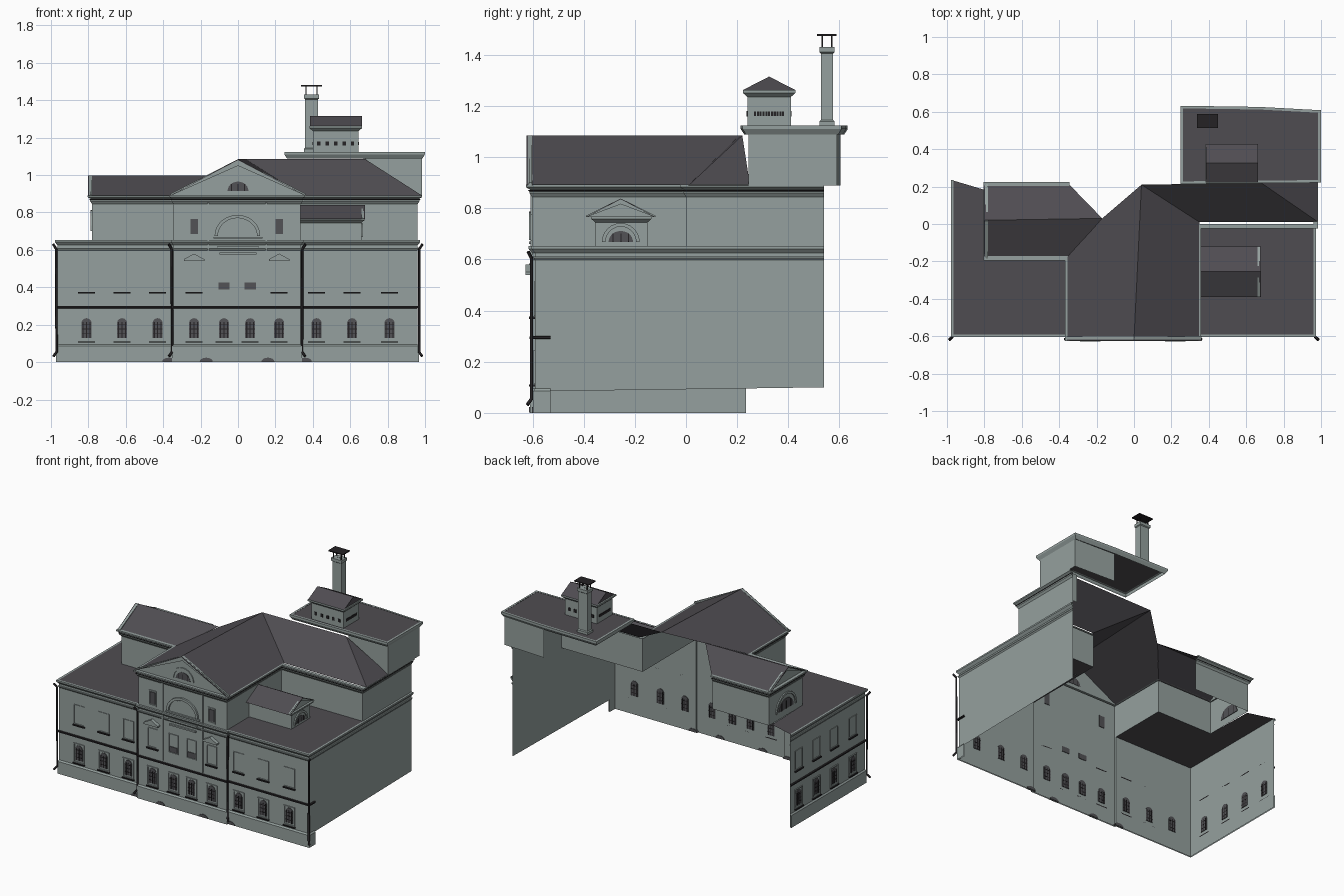
import bpy, bmesh, math
from mathutils import Vector

if "Cube" in bpy.data.objects:
    bpy.data.objects.remove(bpy.data.objects["Cube"])

def mat(name, c):
    m = bpy.data.materials.new(name)
    m.diffuse_color = (*c, 1)
    m.use_nodes = True
    m.node_tree.nodes["Principled BSDF"].inputs["Base Color"].default_value = m.diffuse_color
    return m

WALL = mat("pale_grey_plaster", (.30, .352, .342))
ROOF = mat("dark_roof_sheet", (.078, .073, .083))
DARK = mat("black_metal", (.018, .016, .018))
GLASS = mat("grey_glass", (.085, .085, .092))
Z = Vector((0, 0, 1))
parts = {}

def part(name, m):
    return parts.setdefault(name, (bmesh.new(), m))[0]

def poly(name, m, pts):
    b = part(name, m)
    b.faces.new([b.verts.new(p) for p in pts])

def prism(name, m, frame, outline, d0, d1):
    # extrude a counter-clockwise outline drawn on a wall frame
    o, u = Vector(frame[0]), Vector(frame[1])
    n = u.cross(Z)
    b = part(name, m)
    lo, hi = [[b.verts.new(o + u * a + Z * c + n * d) for a, c in outline] for d in (d0, d1)]
    b.faces.new(hi)
    b.faces.new(lo[::-1])
    k = len(lo)
    for i in range(k):
        j = (i + 1) % k
        b.faces.new((lo[i], lo[j], hi[j], hi[i]))

def rect(a0, a1, z0, z1):
    return [(a0, z0), (a1, z0), (a1, z1), (a0, z1)]

def arc(a, z, r, n=12, rz=None):
    return [(a + r * math.cos(math.pi * i / n), z + (rz or r) * math.sin(math.pi * i / n)) for i in range(n + 1)]

def sweep(name, m, path, profile, closed=False):
    # mitred sweep of (offset, height) profile; outside is right of the path
    b = part(name, m)
    P = [Vector(p) for p in path]
    k = len(P)
    rows = []
    for i, p in enumerate(P):
        nb = []
        for s, e in ((i - 1, i), (i, i + 1)):
            if closed or (s >= 0 and e < k):
                d = (P[e % k] - P[s % k]).normalized()
                nb.append(Vector((d.y, -d.x)))
        n = nb[0] if len(nb) == 1 else (nb[0] + nb[1]) / (1 + nb[0].dot(nb[1]))
        rows.append([b.verts.new((*(p + n * o), z)) for o, z in profile])
    for i in range(k if closed else k - 1):
        r, s = rows[i], rows[(i + 1) % k]
        for j in range(len(profile) - 1):
            b.faces.new((r[j], s[j], s[j + 1], r[j + 1]))

def box_path(x0, x1, y0, y1):
    return [(x0, y0), (x1, y0), (x1, y1), (x0, y1)]

def band(z0, z1, out):
    return [(0, z0), (out * .5, z0 + (z1 - z0) * .3), (out, z0 + (z1 - z0) * .6), (out, z1), (0, z1)]

X, Y = (1, 0, 0), (0, 1, 0)
CENTRE, WING = ((0, -.602, 0), X), ((0, -.59, 0), X)
LEFT = ((-.965, 0, 0), (0, -1, 0))

# lower walls, plinth, string course and wing cornice
front = [(-.965, .235), (-.965, -.59), (-.345, -.59), (-.345, -.602), (.335, -.602), (.335, -.59), (.96, -.59)]
short, full = front + [(.96, -.53)], front + [(.96, .54)]
sweep("lower_wall", WALL, short, [(0, 0), (0, .65)])
sweep("plinth", WALL, short, [(.008, 0), (.008, .085), (0, .095)])
sweep("string_course", DARK, short, [(0, .288), (.01, .29), (.01, .299), (0, .301)])
sweep("wing_cornice", WALL, full, band(.598, .612, .006) + band(.625, .652, .014))
poly("side_wall", WALL, [(.96, -.53, .085), (.96, .54, .1), (.96, .54, .89), (.96, 0, .89), (.96, 0, .65), (.96, -.53, .65)])

# upper walls and their cornices
upper = [(-.345, -.17), (-.345, -.602), (.335, -.602), (.335, 0), (.96, 0)]
left_up = [(-.345, .2), (-.78, .2), (-.78, -.17), (-.345, -.17)]
for p, q in ((upper, upper + [(.96, .54)]), (left_up, left_up)):
    sweep("upper_wall", WALL, p, [(0, .65), (0, .88)])
    sweep("upper_cornice", WALL, q, band(.845, .868, .01) + band(.868, .892, .024))
    sweep("cornice_shadow_line", DARK, q, [(.012, .866), (.016, .869), (.012, .872)])

# flat wing roofs
poly("wing_roof", ROOF, [(-.975, -.6, .652), (-.345, -.6, .652), (-.345, -.17, .652), (-.78, -.17, .652), (-.79, .18, .652), (-.975, .235, .652)])
poly("wing_roof", ROOF, [(.335, -.6, .652), (.965, -.6, .652), (.965, .0, .652), (.335, .0, .652)])

# main, cross and left pitched roofs
poly("main_roof", ROOF, [(-.36, -.615, .89), (0, -.615, 1.085), (.04, .21, 1.085), (-.17, .03, .995), (-.36, -.18, .89)])
poly("main_roof", ROOF, [(0, -.615, 1.085), (.35, -.615, .89), (.35, .01, .89), (.04, .21, 1.085)])
poly("cross_roof", ROOF, [(.35, .01, .89), (.985, .01, .89), (.68, .22, 1.085), (.04, .21, 1.085)])
poly("cross_roof", ROOF, [(.985, .01, .89), (.985, .25, .89), (.68, .22, 1.085)])
poly("left_roof", ROOF, [(-.8, -.185, .885), (-.36, -.185, .885), (-.17, .03, .998), (-.8, .02, .998)])
poly("left_roof", ROOF, [(-.8, .02, .998), (-.17, .03, .998), (-.35, .215, .885), (-.8, .215, .885)])

# gables with raking cornices
def gable(name, frame, w, z0, z1, t, out):
    prism(name + "_tympanum", WALL, frame, [(-w, z0), (w, z0), (0, z1 - t * .5)], -.002, .002)
    for s in (-1, 1):
        for k, (a, m) in enumerate(((t, WALL), (t * .4, WALL), (t * .15, ROOF))):
            q = [(s * w, z0), (s * w, z0 + a), (0, z1), (0, z1 - a)]
            q = [(s * w, z0), (0, z1 - a), (0, z1), (s * w, z0 + a * .3)]
            prism(name + ("_rake", "_rake", "_rake_edge")[k], m, frame, q[::-1] if s > 0 else q, 0, out * (.5 + .25 * k))

def lunette(frame, a, z, r, rz):
    ring = arc(a, z, r + .014, 12, rz + .014) + arc(a, z, r, 12, rz)[::-1]
    prism("lunette_surround", WALL, frame, ring, 0, .008)
    prism("lunette_glass", GLASS, frame, arc(a, z, r * .8, 12, rz * .72), -.004, .004)
    for i in (-.5, 0, .5):
        prism("lunette_bars", DARK, frame, rect(a + i * r - .002, a + i * r + .002, z, z + rz * .55), -.005, .006)

DORM = ((.66, -.255, 0), Y)
LGAB = ((-.78, .015, 0), (0, -1, 0))
gable("pediment", CENTRE, .36, .89, 1.085, .035, .022)
gable("left_gable", LGAB, .2, .885, .998, .03, .022)
gable("dormer_gable", DORM, .135, .765, .838, .022, .018)
lunette(CENTRE, 0, .915, .07, .07)
lunette(LGAB, 0, .7, .1, .1)
lunette(DORM, 0, .668, .06, .06)

# right dormer
dorm = [(.335, -.355), (.66, -.355), (.66, -.15), (.335, -.15)]
sweep("dormer_wall", WALL, dorm, [(0, .65), (0, .77)])
sweep("dormer_cornice", WALL, dorm, band(.745, .768, .016))
poly("dormer_roof", ROOF, [(.335, -.39, .765), (.678, -.39, .765), (.678, -.255, .84), (.335, -.255, .84)])
poly("dormer_roof", ROOF, [(.335, -.255, .84), (.678, -.255, .84), (.678, -.12, .765), (.335, -.12, .765)])

# raised rear block
rim = [(.262, .228), (.985, .235), (.985, .595), (.67, .612), (.262, .618)]
sweep("block_cornice", WALL, rim, band(1.088, 1.124, .014), True)
poly("block_roof", ROOF, [(*p, 1.123) for p in rim])
sweep("block_wall", WALL, [(.68, .245), (.985, .245), (.985, .59), (.67, .605)], [(0, .89), (0, 1.09)])

# roof lantern
lan = box_path(.4, .645, .24, .41)
sweep("lantern_wall", WALL, lan, [(0, 1.123), (0, 1.245)], True)
sweep("lantern_cornice", WALL, lan, band(1.235, 1.262, .018), True)
for y, s in ((.222, 1), (.428, -1)):
    q = [(.385, y, 1.262), (.662, y, 1.262), (.662, .325, 1.315), (.385, .325, 1.315)]
    poly("lantern_roof", ROOF, q if s > 0 else q[::-1])
for x, s in ((.655, 1), (.392, -1)):
    q = [(x, .222, 1.262), (x, .428, 1.262), (x, .325, 1.315)]
    poly("lantern_roof", ROOF, q if s > 0 else q[::-1])
for f in (((.5225, .24, 0), X), ((.5225, .41, 0), (-1, 0, 0))):
    for i in range(-2, 3):
        prism("lantern_vents", DARK, f, rect(i * .045 - .009, i * .045 + .009, 1.158, 1.18), -.003, .003)
for f in (((.645, .325, 0), Y), ((.4, .325, 0), (0, -1, 0))):
    for i in range(-5, 6):
        prism("lantern_vents", DARK, f, rect(i * .011 - .004, i * .011 + .004, 1.16, 1.178), -.003, .003)

# chimney with cap on posts
chim = box_path(.358, .428, .527, .575)
sweep("chimney", WALL, chim, [(.006, 1.123), (.006, 1.14), (0, 1.145), (0, 1.405), (.006, 1.41), (.006, 1.43), (-.023, 1.43)], True)
for x, y in box_path(.363, .423, .533, .569):
    prism("chimney_cap_posts", DARK, ((x, y, 0), X), rect(-.003, .003, 1.43, 1.476), -.003, .003)
prism("chimney_cap", DARK, ((.393, .551, 0), X), rect(-.056, .056, 1.474, 1.481), -.038, .038)

# windows
def frame_bars(f, a, w, z0, z1, t=.007, d=.006):
    for r in (rect(a - w, a - w + t, z0, z1), rect(a + w - t, a + w, z0, z1),
              rect(a - w + t, a + w - t, z0, z0 + t), rect(a - w + t, a + w - t, z1 - t, z1)):
        prism("window_frames", WALL, f, r, 0, d)

def low_window(f, a):
    frame_bars(f, a, .042, .112, .246)
    prism("ground_glass", GLASS, f, rect(a - .027, a + .027, .13, .135)[:2] + arc(a, .208, .027, 8), -.004, .004)
    for i in (-.018, 0, .018):
        prism("ground_grilles", DARK, f, rect(a + i - .003, a + i + .003, .13, .215), -.005, .006)
    for z in (.15, .175, .2):
        prism("ground_grilles", DARK, f, rect(a - .025, a + .025, z, z + .004), -.005, .0065)
    prism("window_sills", DARK, f, rect(a - .045, a + .045, .104, .111), 0, .012)

def high_window(f, a):
    frame_bars(f, a, .041, .378, .514, .004, .004)
    prism("window_sills", DARK, f, rect(a - .045, a + .045, .368, .376), 0, .012)

for f, xs in ((WING, (-.81, -.62, -.43, .42, .61, .81)), (LEFT, (-.14, .055, .25, .455))):
    for a in xs:
        low_window(f, a)
        high_window(f, a)
for a in (-.235, -.075, .065, .22):
    low_window(CENTRE, a)
    frame_bars(CENTRE, a, .038, .38, .514, .005, .005)
for a in (-.075, .065):
    prism("balcony_glass", GLASS, CENTRE, rect(a - .03, a + .03, .388, .425), -.004, .004)
for a in (-.235, .22):
    # hooded windows and small attic windows
    prism("window_hoods", WALL, CENTRE, [(a - .055, .54), (a + .055, .54), (a + .055, .55), (a, .58), (a - .055, .55)], 0, .025)
    prism("window_sills", DARK, CENTRE, rect(a - .045, a + .045, .368, .376), 0, .012)
    frame_bars(CENTRE, a, .03, .672, .778)
    prism("attic_glass", GLASS, CENTRE, rect(a - .02, a + .02, .685, .766), -.004, .004)

# central bay: pilaster edges, sill bands and big arch
for a in (-.158, .15):
    prism("bay_edges", WALL, CENTRE, rect(a - .004, a + .004, .31, .868), 0, .006)
for z, w in ((.575, .1), (.612, .11), (.66, .13)):
    prism("bay_bands", WALL, CENTRE, rect(-w, w, z, z + .01), 0, .012)
prism("big_arch", WALL, CENTRE, arc(-.003, .675, .122, 20, .112) + arc(-.003, .675, .105, 20, .095)[::-1], 0, .012)
prism("big_arch_panel", WALL, CENTRE, arc(-.003, .675, .1, 20, .09), 0, .003)
for a in (-.37, -.17, .16, .36):
    prism("basement_lights", GLASS, CENTRE if abs(a) < .3 else WING, arc(a, .002, .035, 8, .022), -.004, .012)

# finish meshes
for name, (b, m) in parts.items():
    me = bpy.data.meshes.new(name)
    b.to_mesh(me)
    b.free()
    me.materials.append(m)
    bpy.context.collection.objects.link(bpy.data.objects.new(name, me))

# drainpipes
for x, s in ((-.968, -1), (-.35, -1), (.34, 1), (.966, 1)):
    cu = bpy.data.curves.new("drainpipe", 'CURVE')
    cu.dimensions = '3D'
    cu.bevel_depth = .007
    cu.bevel_resolution = 1
    cu.use_fill_caps = True
    pts = [(x + s * .02, -.617, .63), (x + s * .004, -.604, .605), (x + s * .002, -.604, .055), (x + s * .018, -.62, .032)]
    sp = cu.splines.new('POLY')
    sp.points.add(len(pts) - 1)
    for p, q in zip(sp.points, pts):
        p.co = (*q, 1)
    cu.materials.append(DARK)
    bpy.context.collection.objects.link(bpy.data.objects.new("drainpipe", cu))
